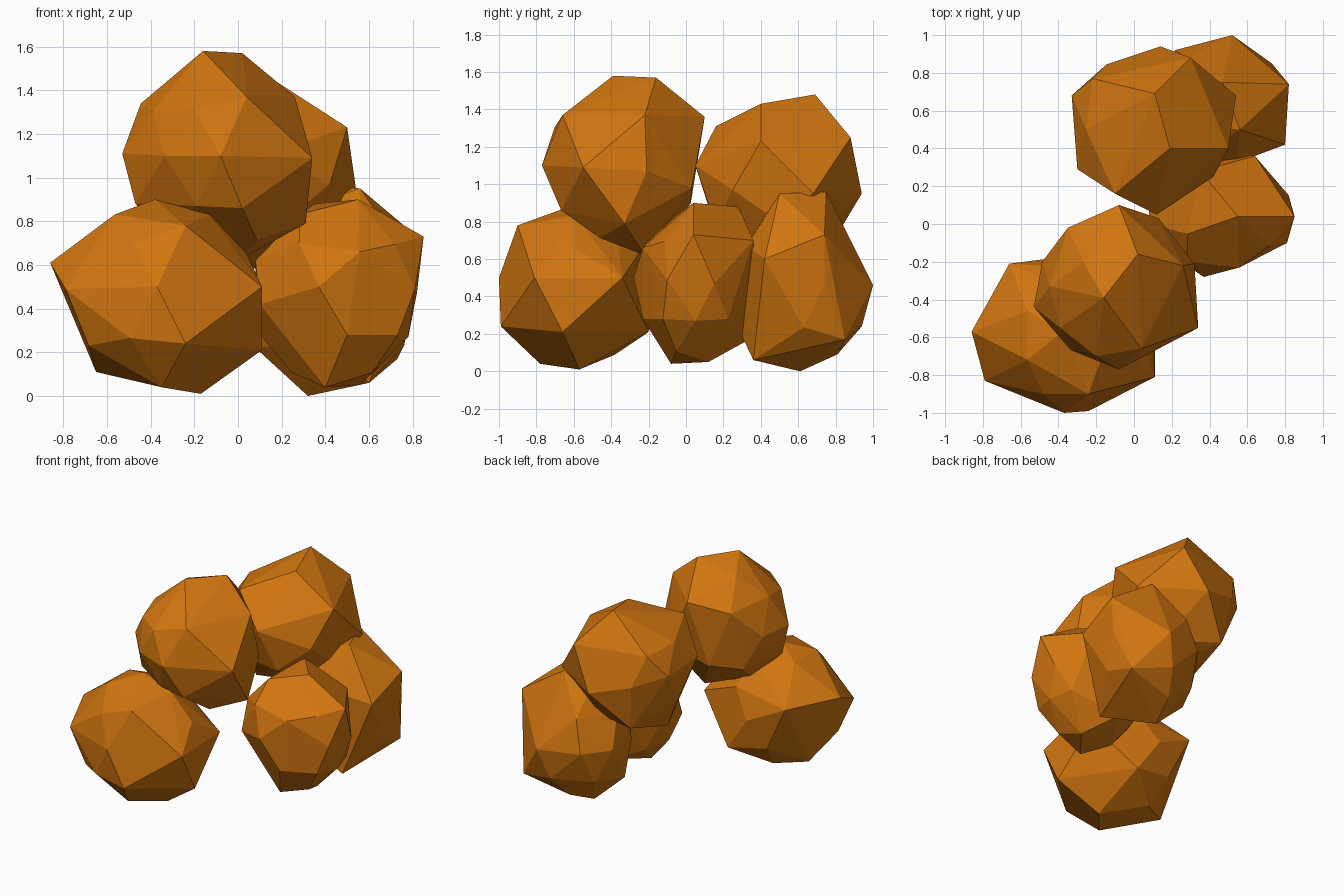
import bpy, bmesh, math
from mathutils import Vector

orange = bpy.data.materials.new("amber_orange")
orange.diffuse_color = (0.64, 0.18, 0.005, 1)


def nugget(name, centre, radii, corners):
    """Faceted lump: hull of its prominent corners, rounded out by an ellipsoid elsewhere."""
    c, r = Vector(centre), Vector(radii)
    tips = [Vector(p) for p in corners]
    dirs = [Vector([(p - c)[i] / r[i] for i in range(3)]).normalized() for p in tips]
    bm = bmesh.new()
    bmesh.ops.create_icosphere(bm, subdivisions=2, radius=1)
    fill = [v.co.normalized() for v in bm.verts]
    bm.clear()
    for d in fill:
        # fill only the directions that have no corner nearby
        if all(d.angle(t) > math.radians(29) for t in dirs):
            tips.append(c + 0.97 * Vector([d[i] * r[i] for i in range(3)]))
            dirs.append(d)
    for p in tips:
        bm.verts.new(p)
    bmesh.ops.convex_hull(bm, input=list(bm.verts))
    loose = [v for v in bm.verts if not v.link_faces]
    bmesh.ops.delete(bm, geom=loose, context='VERTS')
    bmesh.ops.dissolve_limit(bm, angle_limit=math.radians(5),
                             verts=list(bm.verts), edges=list(bm.edges))
    bmesh.ops.recalc_face_normals(bm, faces=list(bm.faces))
    mesh = bpy.data.meshes.new(name)
    bm.to_mesh(mesh)
    bm.free()
    mesh.materials.append(orange)
    ob = bpy.data.objects.new(name, mesh)
    bpy.context.collection.objects.link(ob)


# Bottom layer
nugget("front_left_nugget", (-.37, -.59, .46), (.47, .43, .45), [
    (-.37, -1, .5), (-.24, -.99, .24), (-.79, -.83, .49), (-.86, -.57, .61),
    (.11, -.81, .5), (-.35, -.78, .04), (-.17, -.57, .01), (.11, -.66, .21),
    (-.24, -.9, .78), (-.48, -.9, .7), (-.66, -.21, .6), (-.65, -.5, .11),
    (-.38, -.57, .9), (.09, -.34, .5), (-.2, -.2, .21)])
nugget("right_nugget", (.45, .05, .47), (.4, .34, .44), [
    (.85, .04, .73), (.81, -.1, .49), (.37, -.28, .5), (.55, .04, .9),
    (.5, -.23, .28), (.4, -.08, .04), (.56, .12, .05), (.78, .05, .27),
    (.28, -.2, .7), (.64, .36, .7), (.35, .28, .88), (.08, 0, .62),
    (.1, -.1, .42), (.4, .32, .16)])
nugget("back_right_nugget", (.44, .63, .47), (.39, .37, .46), [
    (.52, 1, .46), (.47, .75, .96), (.56, .5, .95), (.82, .74, .73),
    (.8, .42, .6), (.32, .61, 0), (.73, .85, .17), (.6, .36, .06),
    (.28, .88, .7), (.08, .6, .22), (.4, .27, .25), (.45, .94, .24)])

# Top layer
nugget("front_top_nugget", (-.09, -.33, 1.1), (.43, .43, .47), [
    (-.16, -.39, 1.58), (.02, -.16, 1.57), (.34, -.55, 1.09), (-.08, -.77, 1.1),
    (.04, -.66, 1.37), (-.2, -.7, 1.31), (-.53, -.44, 1.11), (.26, -.22, 1.37),
    (-.08, .1, 1.36), (-.35, -.02, 1.3), (-.19, -.63, .87), (.31, -.33, .79),
    (-.47, -.45, .88), (.32, -.21, 1.07), (0, -.22, .62), (.13, .03, .98)])
nugget("back_top_nugget", (.1, .5, 1.03), (.43, .44, .46), [
    (.11, .69, 1.48), (.19, .4, 1.43), (.3, .88, 1.25), (.54, .68, .95),
    (.5, .4, 1.23), (.14, .94, .95), (-.33, .68, 1.1), (-.22, .77, 1.25),
    (-.3, .29, 1.1), (.12, .05, 1.1), (-.1, .16, 1.31), (.42, .25, .97),
    (-.13, .4, .58), (-.1, .79, .7)])
